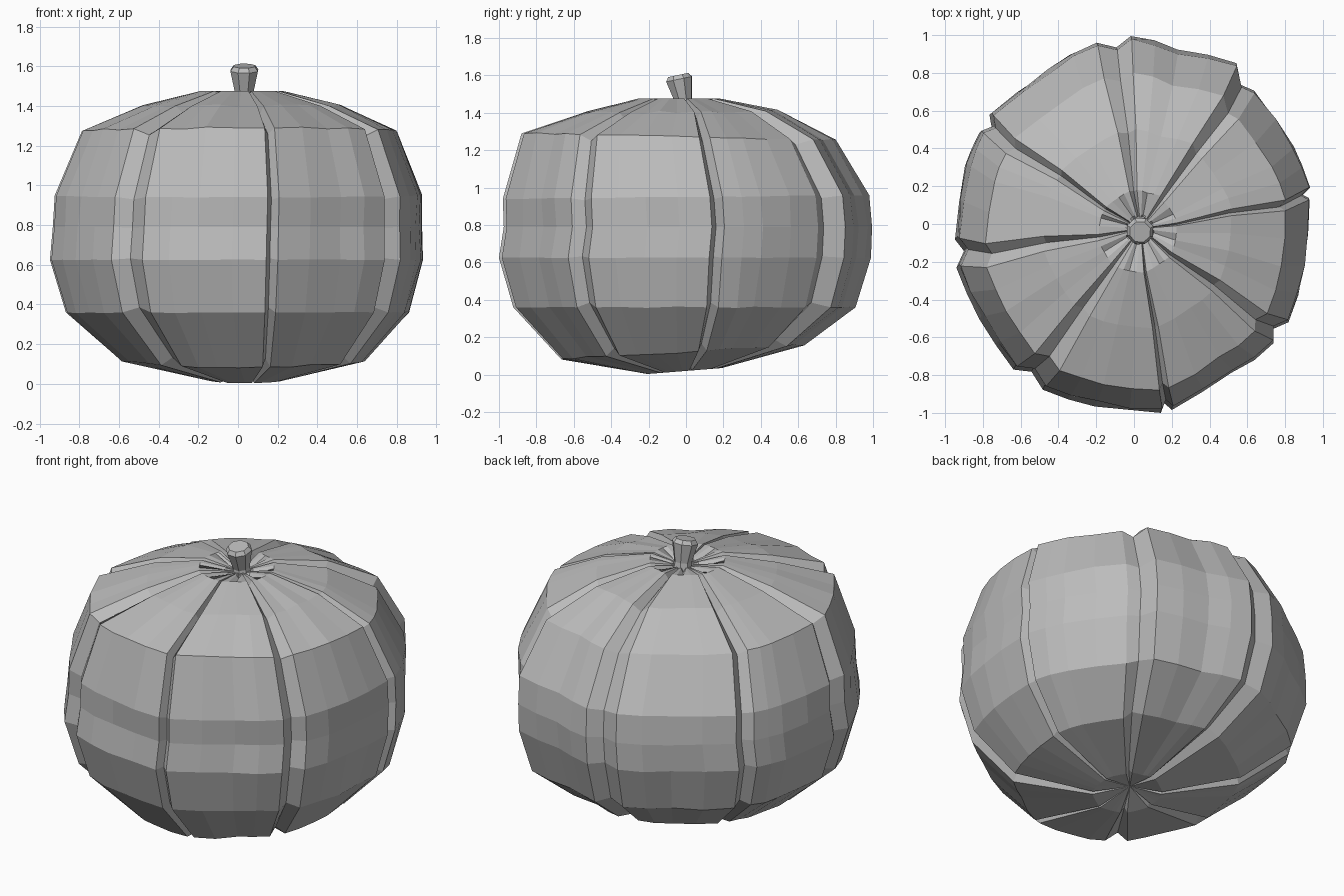
import bpy, bmesh, random
from math import sin, cos, radians, hypot
from mathutils import Vector, Matrix

random.seed(4)
if "Cube" in bpy.data.objects:
    bpy.data.objects.remove(bpy.data.objects["Cube"])


def make_material(name, rgb):
    mat = bpy.data.materials.new(name)
    mat.use_nodes = True
    mat.diffuse_color = (*rgb, 1)
    mat.node_tree.nodes["Principled BSDF"].inputs["Base Color"].default_value = (*rgb, 1)
    return mat


def add_object(name, bm, mat):
    bmesh.ops.recalc_face_normals(bm, faces=bm.faces)
    mesh = bpy.data.meshes.new(name)
    bm.to_mesh(mesh)
    bm.free()
    mesh.materials.append(mat)
    obj = bpy.data.objects.new(name, mesh)
    bpy.context.collection.objects.link(obj)


def bridge(bm, lower, upper):
    n = len(lower)
    for i in range(n):
        j = (i + 1) % n
        bm.faces.new((lower[i], lower[j], upper[j], upper[i]))


def polar(angle, radius):
    return Vector((radius * cos(radians(angle)), radius * sin(radians(angle)), 0))


grey = make_material("plain grey", (0.5, 0.5, 0.5))

# Each lobe: (angle, radius) at its first edge, middle and last edge
lobes = [
    [(12.5, .96), (26, .95), (48, .96)],
    [(57.5, 1.02), (76, .955), (91, 1.005)],
    [(101.6, .99), (119, .94), (142, .965)],
    [(148.5, .955), (160, .945), (184, .945)],
    [(193, .96), (211, .945), (230, .985)],
    [(241, .985), (258, .965), (278.5, .995)],
    [(282, .99), (304, .935), (320.5, .965)],
    [(328.5, .965), (347, .93), (368.5, .945)],
]

# Columns around the body: (outline point, kind), a groove after every lobe
columns = []
for k, lobe in enumerate(lobes):
    first, middle, last = (polar(*p) for p in lobe)
    following = polar(*lobes[(k + 1) % len(lobes)][0])
    columns += [(first, "edge"), (first.lerp(middle, .5) * 1.01, "side"),
                (middle, "middle"), (middle.lerp(last, .5) * 1.01, "side"),
                (last, "edge"), (last.lerp(following, .45), "groove")]

# Side profile from the bottom dimple to the stem:
# (scale, height, centre x, centre y, slope towards the back)
profile = [(.2, .02, .04, -.01, .08), (.655, .122, .028, -.025, .055),
           (.92, .36, 0, -.018, 0), (1, .625, -.005, -.016, 0), (.99, .79, 0, 0, 0),
           (.985, .95, .005, -.01, .01), (.845, 1.272, .01, -.048, -.02),
           (.53, 1.405, .02, -.03, .01), (.22, 1.476, .02, -.04, 0),
           (.08, 1.455, .03, -.03, 0)]

# Ribbed body
bm = bmesh.new()
rings = []
for i, (s, z, cx, cy, tilt) in enumerate(profile):
    before, after = profile[max(i - 1, 0)], profile[min(i + 1, len(profile) - 1)]
    ds, dz = after[0] - before[0], after[1] - before[1]
    out, up = dz / hypot(ds, dz), -ds / hypot(ds, dz)
    ring = []
    for point, kind in columns:
        push = 0
        if kind == "groove":
            push = -min(.045, .07 * s + .015)
        elif kind == "middle" and s < .1:
            push = -.025
        elif kind != "edge" and s > .3:
            push = random.uniform(-.008, .008)
        co = point * s + point.normalized() * push * out + Vector((cx, cy, 0))
        co.z = z + push * up + tilt * co.y
        ring.append(bm.verts.new(co))
    rings.append(ring)
for lower, upper in zip(rings, rings[1:]):
    bridge(bm, lower, upper)
for ring, pole in ((rings[0], (.03, 0, .06)), (rings[-1], (.03, -.03, 1.44))):
    tip = bm.verts.new(pole)
    for i, v in enumerate(ring):
        bm.faces.new((v, ring[(i + 1) % len(ring)], tip))
add_object("ribbed_body", bm, grey)

# Flared stem, leaning slightly to the front with a bevelled tilted top
bm = bmesh.new()
stem_rings = []
lean = Matrix.Rotation(radians(12), 3, "X")
for r, y, z in ((.06, -.01, 1.41), (.05, -.015, 1.47), (.075, -.037, 1.58), (.058, -.042, 1.602)):
    stem_rings.append([bm.verts.new(Vector((.032, y, z)) + lean @ polar(45 * k + 20, r))
                       for k in range(8)])
for lower, upper in zip(stem_rings, stem_rings[1:]):
    bridge(bm, lower, upper)
bm.faces.new(stem_rings[0])
bm.faces.new(stem_rings[-1])
add_object("stem", bm, grey)
